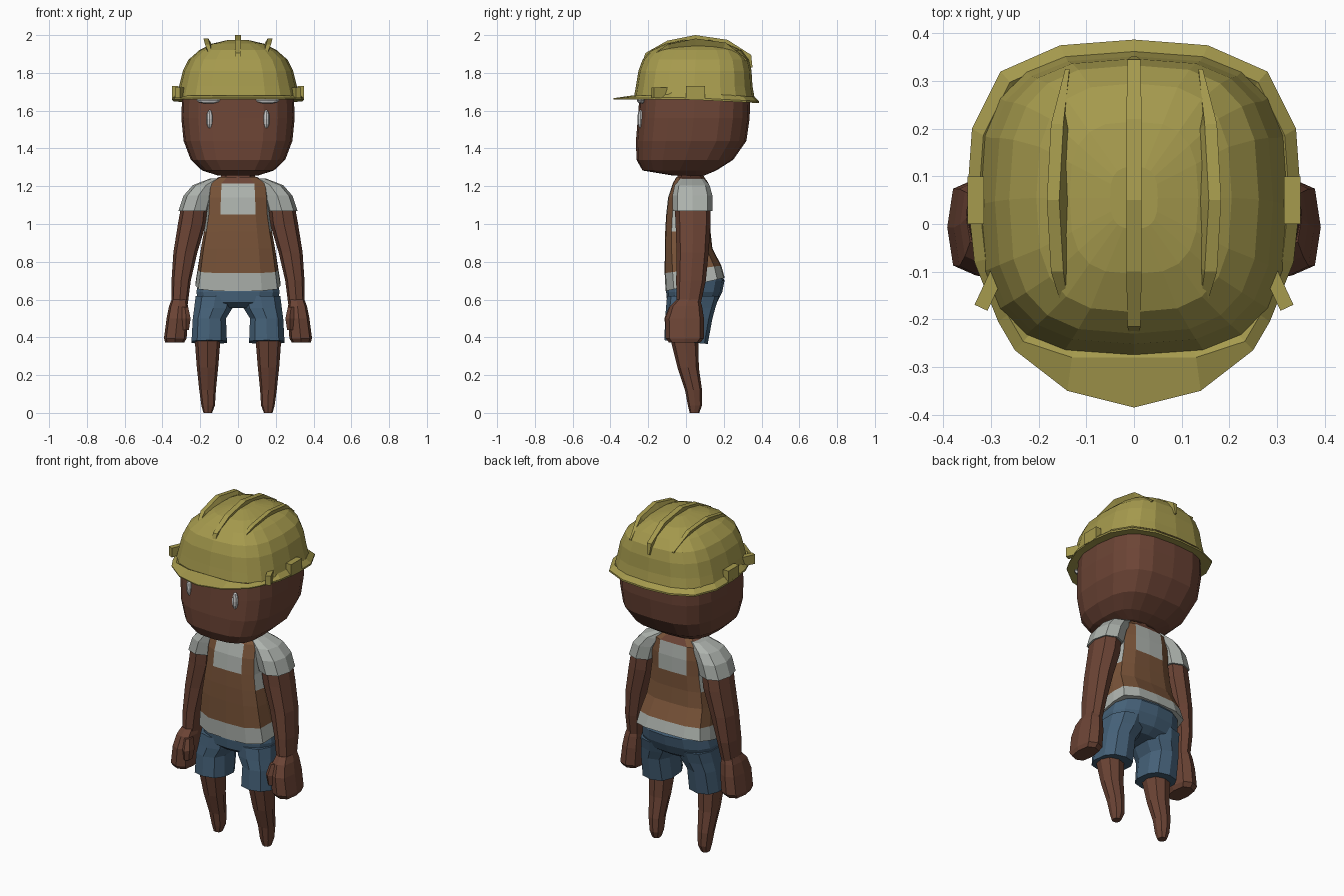
import bpy, bmesh, math
from mathutils import Vector

if "Cube" in bpy.data.objects:
    bpy.data.objects.remove(bpy.data.objects["Cube"])


def material(name, rgb):
    m = bpy.data.materials.new(name)
    m.diffuse_color = (*rgb, 1)
    m.use_nodes = True
    m.node_tree.nodes["Principled BSDF"].inputs["Base Color"].default_value = m.diffuse_color
    return m


SKIN = material("skin", (0.15, 0.058, 0.036))
YELLOW = material("helmet_yellow", (0.38, 0.325, 0.075))
SHIRT = material("shirt_grey", (0.42, 0.45, 0.42))
BROWN = material("vest_brown", (0.19, 0.087, 0.04))
BLUE = material("denim", (0.06, 0.12, 0.19))
WHITE = material("white", (0.85, 0.85, 0.85))


def section(n, power):
    """Unit superellipse, starting at the front (-y)."""
    def p(v):
        return math.copysign(abs(v) ** (2 / power), v)
    return [(p(math.sin(2 * math.pi * i / n)), p(-math.cos(2 * math.pi * i / n)))
            for i in range(n)]


def finish(name, bm, mats, mirror=False):
    bmesh.ops.recalc_face_normals(bm, faces=bm.faces)
    me = bpy.data.meshes.new(name)
    bm.to_mesh(me)
    bm.free()
    ob = bpy.data.objects.new(name, me)
    bpy.context.collection.objects.link(ob)
    for m in mats:
        me.materials.append(m)
    if mirror:
        ob.modifiers.new("mirror", "MIRROR")
    return ob


def bridge(bm, loops, closed=False):
    """Join vertex loops with quads."""
    pairs = list(zip(loops, loops[1:])) + ([(loops[-1], loops[0])] if closed else [])
    n = len(loops[0])
    for j, (a, b) in enumerate(pairs):
        for i in range(n):
            k = (i + 1) % n
            bm.faces.new((a[i], a[k], b[k], b[i]))


def loft(name, rings, sec, mat, mirror=False, bottom=True, top=True):
    """Rings are (z, x0, x1, y0, y1[, tilt]) from one end to the other."""
    bm = bmesh.new()
    loops = []
    for z, x0, x1, y0, y1, *t in rings:
        tilt = t[0] if t else 0
        loops.append([bm.verts.new(((x0 + x1) / 2 + u * (x1 - x0) / 2,
                                    (y0 + y1) / 2 + v * (y1 - y0) / 2,
                                    z + tilt * v)) for u, v in sec])
    bridge(bm, loops)
    if bottom:
        bm.faces.new(loops[0])
    if top:
        bm.faces.new(loops[-1])
    return finish(name, bm, mat if isinstance(mat, list) else [mat], mirror)


def sym(z, rx, y0, y1, tilt=0):
    return (z, -rx, rx, y0, y1, tilt)


# Head
loft("head", [sym(1.258, .11, -.08, .10), sym(1.283, .19, -.23, .16),
              sym(1.34, .25, -.262, .25), sym(1.44, .288, -.265, .32),
              sym(1.56, .30, -.255, .337), sym(1.70, .295, -.245, .34)],
     section(20, 3), SKIN, top=False)
loft("neck", [sym(1.20, .10, -.05, .10), sym(1.29, .085, -.04, .09)], section(8, 2), SKIN)


# Eyes and brows
def blob(name, loc, size, mat):
    bm = bmesh.new()
    bmesh.ops.create_uvsphere(bm, u_segments=8, v_segments=6, radius=1)
    bmesh.ops.scale(bm, vec=size, verts=bm.verts)
    bmesh.ops.translate(bm, vec=loc, verts=bm.verts)
    finish(name, bm, [mat], True)


blob("eyes", (.15, -.24, 1.555), (.018, .018, .05), WHITE)
blob("eyebrows", (.155, -.238, 1.655), (.065, .022, .018), WHITE)

# Helmet dome
loft("helmet_dome", [sym(1.675, .325, -.275, .362), sym(1.73, .312, -.265, .352),
                     sym(1.81, .292, -.252, .347), sym(1.87, .262, -.23, .333),
                     sym(1.92, .205, -.185, .295), sym(1.955, .135, -.105, .215),
                     sym(1.975, .05, -.01, .12)],
     section(20, 2.9), YELLOW, bottom=False)

# Helmet brim with front visor
half = [(0, -.385), (.14, -.35), (.25, -.265), (.285, -.205), (.335, -.08),
        (.35, .06), (.34, .20), (.28, .32), (.155, .375), (0, .387)]
outline = half + [(-x, y) for x, y in half[-2:0:-1]]
bm = bmesh.new()
loops = []
for scale, front, dz in [(1, -1, 0), (1, -1, .01), (.93, -.28, .035), (.84, -.235, .005)]:
    loops.append([bm.verts.new((x * scale, max(y * scale, front),
                                1.66 - .02 * max(0, y / .387) + dz * (.6 if y < -.2 else 1)))
                  for x, y in outline])
bridge(bm, loops, closed=True)
finish("helmet_brim", bm, [YELLOW])


# Helmet ridges
def ridge(name, path, x, lean, width, mirror=False):
    bm = bmesh.new()
    loops = []
    for i, (y, z) in enumerate(path):
        f = math.sin(math.pi * i / (len(path) - 1))
        w = width * (.35 + .65 * min(1, 1.6 * f)) / 2
        iy, iz = .05 + (y - .05) * .85, 1.78 + (z - 1.78) * .75
        xt = x + lean * f
        loops.append([bm.verts.new(c) for c in
                      [(x - w, iy, iz), (x + w, iy, iz), (xt + w, y, z), (xt - w, y, z)]])
    bridge(bm, loops)
    bm.faces.new(loops[0])
    bm.faces.new(loops[-1])
    finish(name, bm, [YELLOW], mirror)


ridge("helmet_center_ridge", [(-.25, 1.80), (-.215, 1.905), (-.10, 1.97), (.05, 2.0),
                              (.22, 1.975), (.345, 1.895), (.352, 1.83)], 0, 0, .032)
ridge("helmet_side_ridges", [(-.195, 1.88), (-.10, 1.95), (.05, 1.982), (.21, 1.96),
                             (.325, 1.87)], .14, .03, .026, True)


# Helmet strap clips
def clip(name, loc, size, angle):
    bm = bmesh.new()
    bmesh.ops.create_cube(bm, size=1)
    ob = finish(name, bm, [YELLOW])
    ob.location, ob.scale, ob.rotation_euler = loc, size, (0, 0, angle)


for s, side in ((1, "right"), (-1, "left")):
    clip("helmet_side_clip_" + side, (s * .332, .05, 1.695), (.035, .10, .07), 0)
    clip("helmet_front_clip_" + side, (s * .302, -.135, 1.695), (.03, .09, .055), s * math.radians(25))

# Torso: shirt with vest and straps coloured by face
hs = [(0, -1), (.56, -.97), (.93, -.72), (1, -.2), (1, .3), (.93, .75), (.56, .97), (0, 1)]
tsec = hs + [(-u, v) for u, v in hs[-2:0:-1]]
torso = loft("shirt_and_vest", [sym(.68, .225, -.108, .205, .035), sym(.76, .213, -.113, .187, .02),
                                sym(.87, .196, -.112, .14), sym(.96, .18, -.11, .13),
                                sym(1.05, .166, -.105, .13), sym(1.14, .162, -.095, .13),
                                sym(1.215, .155, -.07, .12), sym(1.25, .10, -.05, .095)],
             tsec, [SHIRT, BROWN, SKIN])
n = len(tsec)
for f in torso.data.polygons:
    if f.index >= 7 * n:
        f.material_index = 2 if f.index > 7 * n else 0
        continue
    row, seg = divmod(f.index, n)
    seg = min(seg, n - 1 - seg)
    strap, flank = seg in (1, 5), seg in (2, 3, 4)
    if strap and row > 0 or 0 < row < 3 or row == 3 and not flank:
        f.material_index = 1
    elif row == 6:
        f.material_index = 2

# Sleeves, arms, hands
limb = section(8, 2.5)
loft("sleeves", [(1.07, .15, .315, -.07, .14), (1.15, .13, .288, -.072, .14),
                 (1.205, .10, .24, -.06, .125), (1.24, .07, .15, -.03, .095)], limb, SHIRT, True)
loft("arms", [(.56, .268, .352, -.05, .075), (.70, .25, .352, -.052, .105),
              (.85, .215, .342, -.05, .12), (1.0, .17, .318, -.055, .13),
              (1.10, .16, .30, -.06, .13)], limb, SKIN, True)
loft("hands", [(.372, .285, .385, -.09, .075), (.395, .272, .392, -.108, .095),
               (.50, .265, .378, -.11, .095), (.565, .265, .365, -.085, .085),
               (.60, .27, .352, -.05, .075)], section(8, 3), SKIN, True)
loft("thumbs", [(.44, .258, .295, -.105, -.04), (.50, .248, .30, -.115, -.03),
                (.56, .262, .30, -.09, -.03)], section(6, 2.5), SKIN, True)

# Shorts
loft("shorts_hips", [sym(.555, .15, -.06, .12), sym(.585, .215, -.10, .165),
                     sym(.64, .225, -.105, .192), sym(.70, .212, -.10, .204),
                     sym(.74, .19, -.09, .185)], section(14, 2.5), BLUE)
loft("shorts_legs", [(.375, .055, .25, -.115, .115, -.01), (.50, .06, .243, -.11, .14),
                     (.555, .025, .236, -.106, .155), (.62, .01, .228, -.10, .175)],
     section(10, 2.5), BLUE, True)

# Legs
loft("legs", [(.006, .137, .183, .02, .07), (.04, .122, .194, .01, .085),
              (.12, .117, .205, -.005, .085), (.24, .105, .218, -.045, .068),
              (.40, .092, .23, -.085, .065)], limb, SKIN, True)

# Ground the model exactly at z = 0
for ob in bpy.context.scene.objects:
    if ob.name == "legs":
        for v in ob.data.vertices:
            if v.co.z < .01:
                v.co.z = 0
